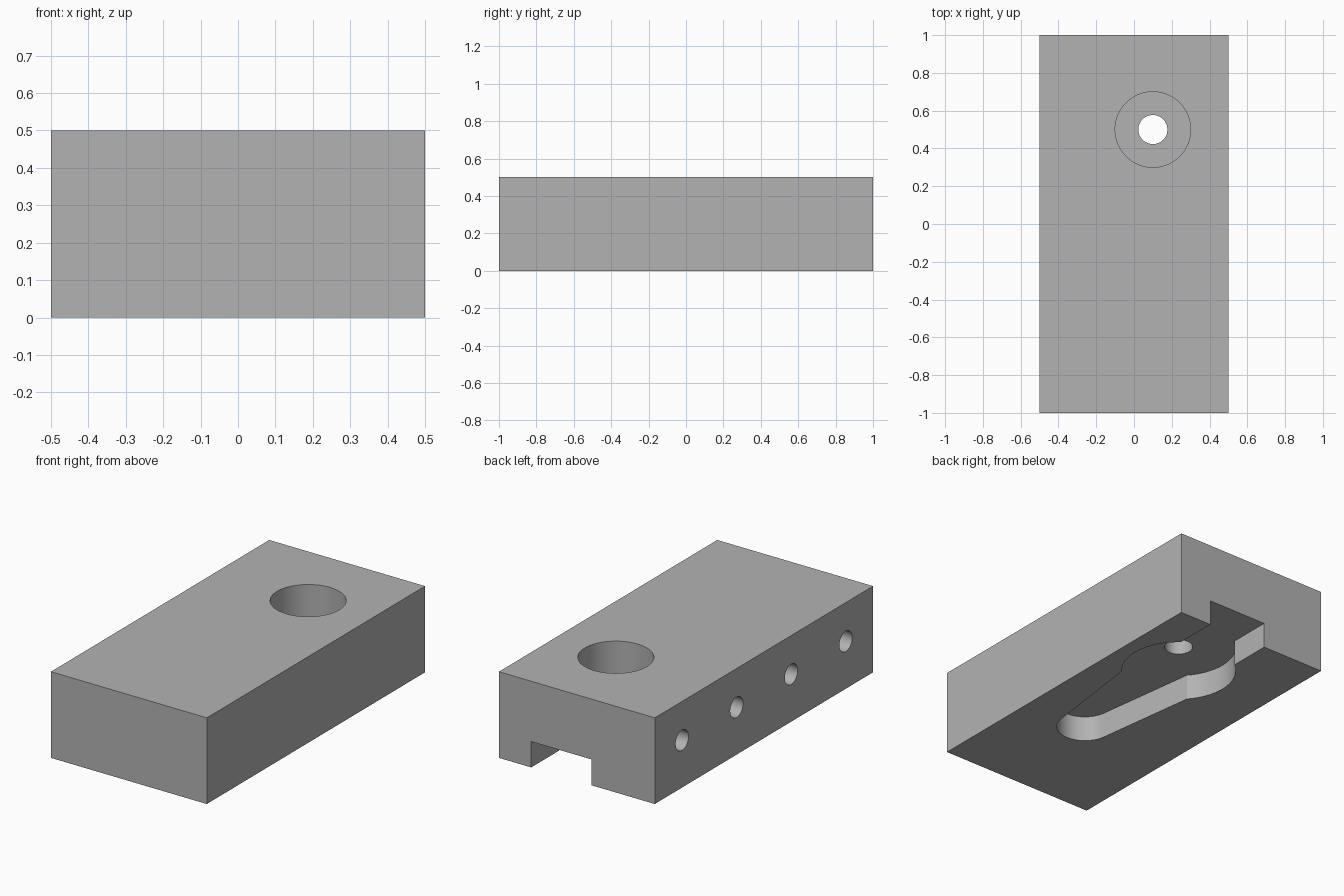
import bpy
import bmesh
from math import sin, cos, asin, acos, pi, radians
from mathutils import Matrix, Vector

if "Cube" in bpy.data.objects:
    bpy.data.objects.remove(bpy.data.objects["Cube"])

HOLE = Vector((0.1, 0.5))
POCKET_TOP = 0.15

grey = bpy.data.materials.new("plain grey")
grey.use_nodes = True
colour = (0.45, 0.45, 0.45, 1)
grey.diffuse_color = colour
grey.node_tree.nodes["Principled BSDF"].inputs["Base Color"].default_value = colour


def make_object(name, bm):
    bmesh.ops.recalc_face_normals(bm, faces=bm.faces)
    mesh = bpy.data.meshes.new(name)
    bm.to_mesh(mesh)
    bm.free()
    mesh.materials.append(grey)
    obj = bpy.data.objects.new(name, mesh)
    bpy.context.collection.objects.link(obj)
    return obj


def cylinder(name, radius, depth, centre, turn=Matrix(), sides=64):
    bm = bmesh.new()
    bmesh.ops.create_cone(bm, cap_ends=True, segments=sides, radius1=radius,
                          radius2=radius, depth=depth,
                          matrix=Matrix.Translation(centre) @ turn)
    return make_object(name, bm)


def prism(name, outline, bottom, top):
    bm = bmesh.new()
    face = bm.faces.new([bm.verts.new((x, y, bottom)) for x, y in outline])
    ext = bmesh.ops.extrude_face_region(bm, geom=[face])
    verts = [v for v in ext["geom"] if isinstance(v, bmesh.types.BMVert)]
    bmesh.ops.translate(bm, verts=verts, vec=(0, 0, top - bottom))
    return make_object(name, bm)


def arc(centre_y, radius, start, end, steps):
    angles = [start + (end - start) * i / steps for i in range(steps + 1)]
    return [(radius * cos(a), centre_y + radius * sin(a)) for a in angles]


# Solid block
bm = bmesh.new()
bmesh.ops.create_cube(bm, size=1, matrix=Matrix.Translation((0, 0, 0.25))
                      @ Matrix.Diagonal((1, 2, 0.5, 1)))
block = make_object("block", bm)

# Underside pocket: slot to the back edge, round lobe, tapered arm, round end
slot, lobe, arm, end = 0.193, 0.313, 0.234, 0.154
half = [(slot, 1.1)]
half += arc(HOLE.y, lobe, acos(slot / lobe), -acos(arm / lobe), 24)
half += arc(-0.3, end, -asin(0.134), -pi / 2, 16)
outline = half + [(-x, y) for x, y in reversed(half[:-1])]
outline = [(x + HOLE.x, y) for x, y in outline]
cutters = [prism("pocket_cutter", outline, -0.1, POCKET_TOP)]

# Counterbored vertical hole
cutters.append(cylinder("counterbore_cutter", 0.2, 0.5, (*HOLE, 0.5)))
cutters.append(cylinder("through_hole_cutter", 0.077, 0.4, (*HOLE, 0.2)))

# Row of blind holes in the side
sideways = Matrix.Rotation(pi / 2, 4, "Y")
for y in (-0.75, -0.25, 0.25, 0.75):
    cutters.append(cylinder("side_hole_cutter", 0.059, 0.6, (-0.5, y, 0.275), sideways, 48))

# Cut everything, then discard the cutters
for cutter in cutters:
    cutter.hide_render = True
    mod = block.modifiers.new(cutter.name, "BOOLEAN")
    mod.operation = "DIFFERENCE"
    mod.solver = "EXACT"
    mod.object = cutter
bpy.ops.object.select_all(action="DESELECT")
block.select_set(True)
bpy.context.view_layer.objects.active = block
for mod in list(block.modifiers):
    bpy.ops.object.modifier_apply(modifier=mod.name)
for cutter in cutters:
    bpy.data.objects.remove(cutter)
bpy.ops.object.shade_smooth_by_angle(angle=radians(30))
